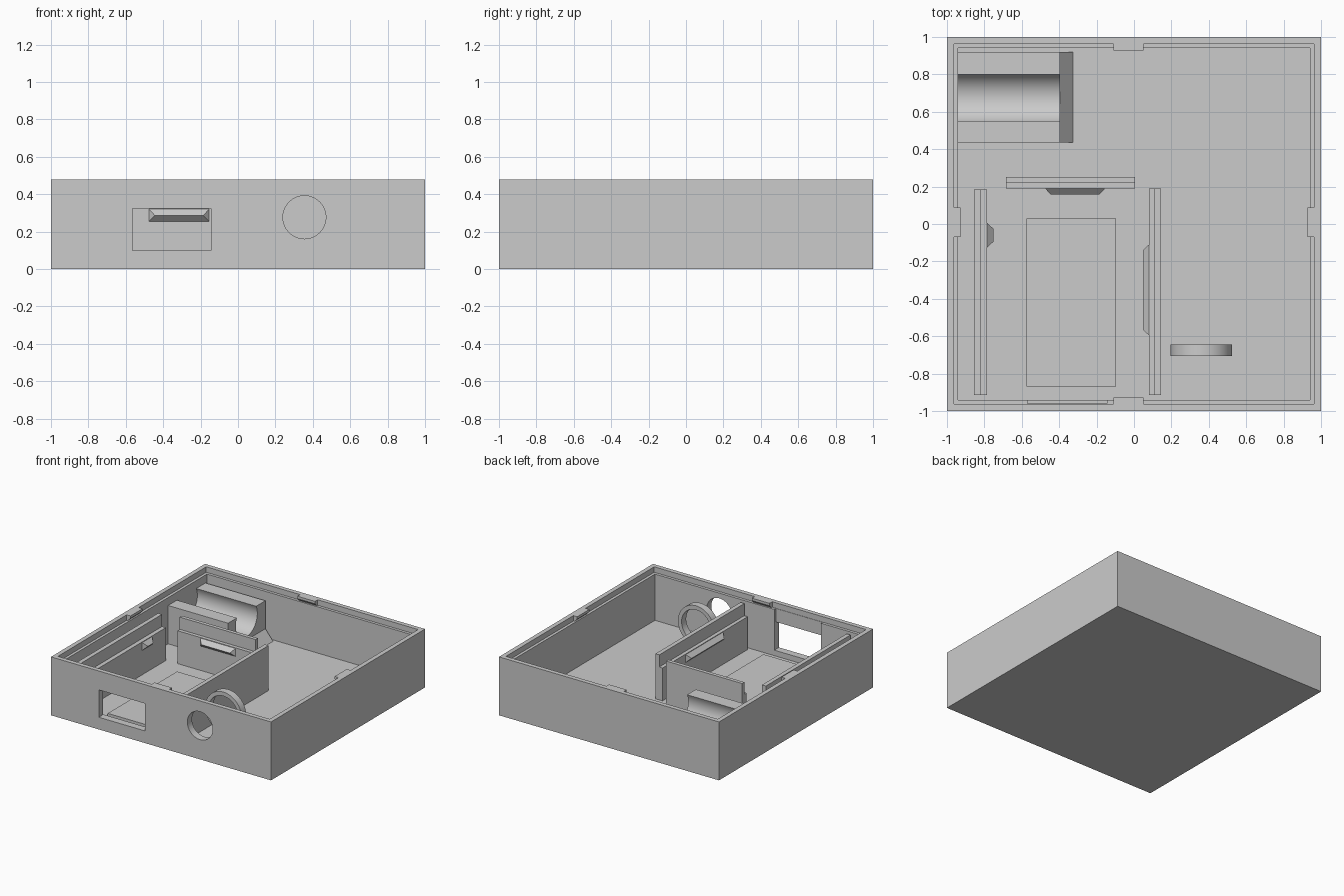
import bpy, bmesh, math
from mathutils import Vector

if "Cube" in bpy.data.objects:
    bpy.data.objects.remove(bpy.data.objects["Cube"])

grey = bpy.data.materials.new("plain grey")
grey.diffuse_color = (0.6, 0.6, 0.6, 1)
grey.use_nodes = True
grey.node_tree.nodes["Principled BSDF"].inputs["Base Color"].default_value = grey.diffuse_color


def finish(name, bm):
    bmesh.ops.recalc_face_normals(bm, faces=bm.faces)
    mesh = bpy.data.meshes.new(name)
    bm.to_mesh(mesh)
    bm.free()
    mesh.materials.append(grey)
    ob = bpy.data.objects.new(name, mesh)
    bpy.context.collection.objects.link(ob)
    return ob


def prism(name, profile, a, b, place):
    """Extrude a 2D profile from a to b; place(u, v, w) maps it to xyz."""
    bm = bmesh.new()
    ends = [[bm.verts.new(place(u, v, w)) for u, v in profile] for w in (a, b)]
    n = len(profile)
    for ring in ends:
        bm.faces.new(ring)
    for i in range(n):
        j = (i + 1) % n
        bm.faces.new((ends[0][i], ends[0][j], ends[1][j], ends[1][i]))
    return finish(name, bm)


def along_x(u, v, w): return (w, u, v)
def along_y(u, v, w): return (u, w, v)


def box(name, x0, x1, y0, y1, z0, z1):
    return prism(name, [(x0, z0), (x1, z0), (x1, z1), (x0, z1)], y0, y1, along_y)


def circle(cx, cz, r, n=64):
    return [(cx + r * math.cos(2 * math.pi * i / n),
             cz + r * math.sin(2 * math.pi * i / n)) for i in range(n)]


def smooth(ob):
    bpy.context.view_layer.objects.active = ob
    ob.select_set(True)
    bpy.ops.object.shade_smooth_by_angle(angle=math.radians(30))
    ob.select_set(False)


def cut(target, cutter):
    mod = target.modifiers.new("cut", 'BOOLEAN')
    mod.operation, mod.solver, mod.object = 'DIFFERENCE', 'EXACT', cutter
    bpy.context.view_layer.objects.active = target
    bpy.ops.object.modifier_apply(modifier=mod.name)
    bpy.data.objects.remove(cutter)


FLOOR, TOP = 0.055, 0.48

# Tray with stepped rim, front window, thinned wall above it and round hole
tray = box("tray", -1, 1, -1, 1, 0, TOP)
cut(tray, box("cavity", -0.94, 0.94, -0.94, 0.94, FLOOR, 0.6))
cut(tray, box("rim_step", -0.963, 0.963, -0.963, 0.963, 0.435, 0.6))
cut(tray, box("window", -0.565, -0.145, -1.1, -0.9, 0.10, 0.325))
cut(tray, box("thin_wall", -0.57, -0.145, -0.96, -0.9, 0.10, 0.6))
cut(tray, prism("round_hole", circle(0.355, 0.277, 0.115), -1.1, -0.9, along_y))
smooth(tray)

# Catch tabs on the four rims, tapered underneath
tab = [(0.963, TOP), (0.928, TOP), (0.928, 0.46), (0.963, 0.425)]
for side, s in (("back", 1), ("front", -1)):
    prism(side + "_tab", [(s * d, z) for d, z in tab], -0.11, 0.05, along_x)
for side, s in (("right", 1), ("left", -1)):
    prism(side + "_tab", [(s * d, z) for d, z in tab], -0.07, 0.087, along_y)

# Raised pad on the floor
box("floor_pad", -0.575, -0.095, -0.87, 0.03, 0.04, 0.08)


# Rails: low inner half, tall outer half
def rail(name, inner, mid, outer, a, b, place):
    prof = [(inner, 0.04), (outer, 0.04), (outer, 0.425), (mid, 0.425),
            (mid, 0.325), (inner, 0.325)]
    prism(name, prof, a, b, place)


rail("left_rail", -0.785, -0.82, -0.855, -0.915, 0.185, along_y)
rail("right_rail", 0.08, 0.11, 0.145, -0.915, 0.19, along_y)
rail("back_rail", 0.19, 0.22, 0.25, -0.685, 0.005, along_x)


# Snap ridges with tapered ends on the inner rail faces
def snap(name, base, tip, a, b, place):
    bm = bmesh.new()
    pts = [(base, 0.255, a), (base, 0.255, b), (base, 0.32, b), (base, 0.32, a),
           (tip, 0.287, a + 0.03), (tip, 0.287, b - 0.03)]
    for p in pts:
        bm.verts.new(Vector(place(*p)))
    bmesh.ops.convex_hull(bm, input=bm.verts)
    finish(name, bm)


snap("left_snap", -0.785, -0.752, -0.125, 0.005, along_y)
snap("right_snap", 0.08, 0.047, -0.595, -0.11, along_y)
snap("back_snap", 0.19, 0.157, -0.475, -0.155, along_x)

# Cradle block with a round trough, and a sloped foot at its open end
r, cy, top = 0.14, 0.675, 0.37
half = math.asin(0.125 / r)
cz = top - r * math.cos(half)
arc = []
for i in range(33):
    t = half + (2 * math.pi - 2 * half) * i / 32
    arc.append((cy + r * math.sin(t), cz + r * math.cos(t)))
cradle = prism("cradle", [(0.92, 0.04), (0.92, top)] + arc + [(0.435, top), (0.435, 0.04)],
               -0.95, -0.395, along_x)
smooth(cradle)
prism("cradle_foot", [(-0.395, 0.04), (-0.325, 0.04), (-0.325, FLOOR), (-0.395, 0.14)],
      0.435, 0.92, along_y)

# Ring behind the round hole
ring = prism("ring", circle(0.36, 0.277, 0.165), -0.705, -0.645, along_y)
cut(ring, prism("ring_bore", circle(0.36, 0.277, 0.132), -0.8, -0.55, along_y))
smooth(ring)
